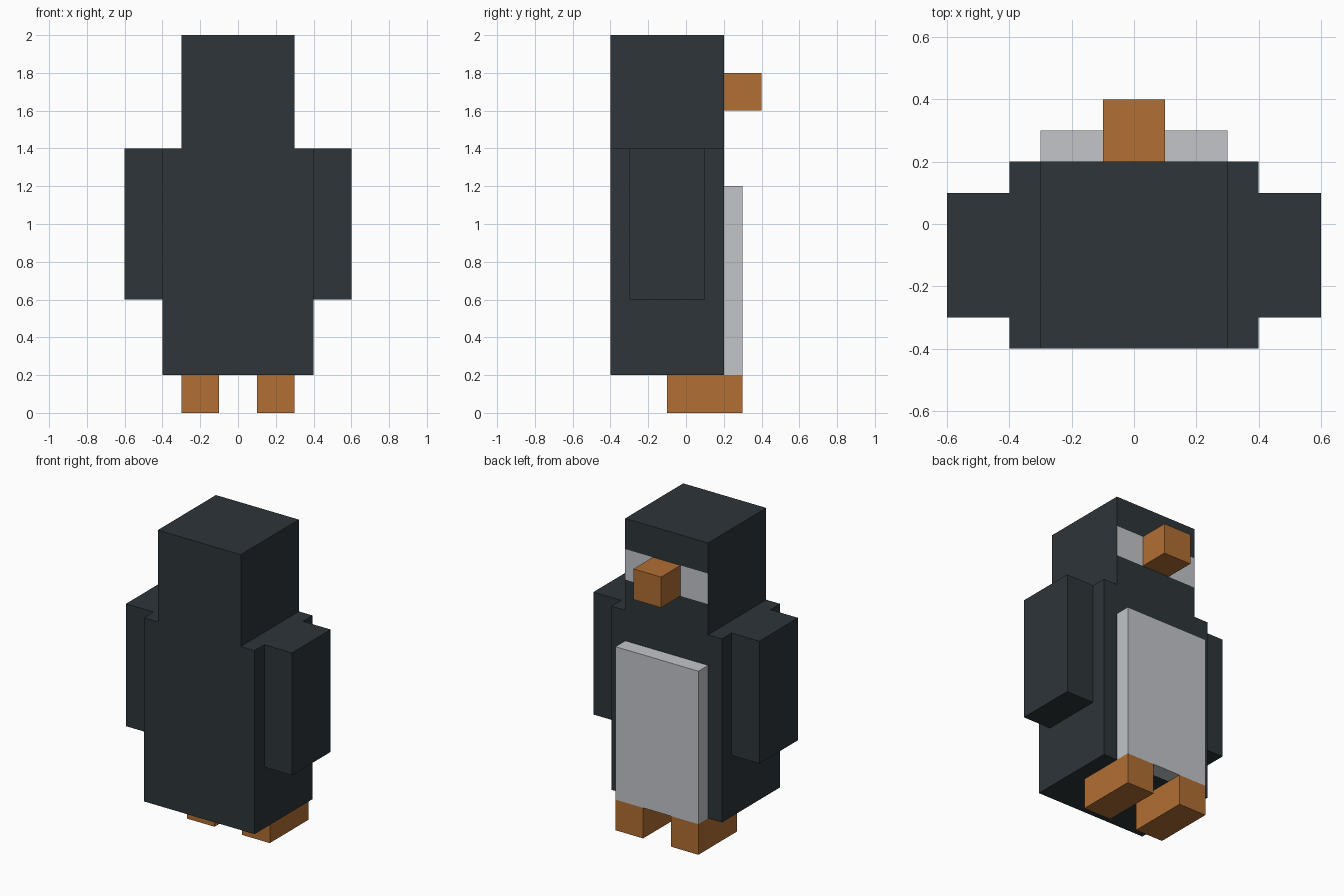
import bpy
import bmesh
from mathutils import Vector

cube = bpy.data.objects.get("Cube")
if cube:
    bpy.data.objects.remove(cube, do_unlink=True)


def material(name, rgb):
    mat = bpy.data.materials.new(name)
    mat.use_nodes = True
    colour = (*rgb, 1.0)
    mat.diffuse_color = colour
    bsdf = next(n for n in mat.node_tree.nodes if n.type == "BSDF_PRINCIPLED")
    bsdf.inputs["Base Color"].default_value = colour
    return mat


charcoal = material("charcoal", (0.027, 0.035, 0.041))
pale_grey = material("pale grey", (0.54, 0.56, 0.585))
orange = material("orange", (0.44, 0.156, 0.034))


def block(name, low, high, *mats, cuts=()):
    """Box between two corners, optionally sliced at the given heights."""
    low, high = Vector(low), Vector(high)
    centre, size = (low + high) / 2, high - low
    bm = bmesh.new()
    bmesh.ops.create_cube(bm, size=1)
    bmesh.ops.scale(bm, vec=size, verts=bm.verts)
    for z in cuts:
        bmesh.ops.bisect_plane(bm, geom=bm.verts[:] + bm.edges[:] + bm.faces[:],
                               plane_co=(0, 0, z - centre.z), plane_no=(0, 0, 1))
    bm.normal_update()
    mesh = bpy.data.meshes.new(name)
    bm.to_mesh(mesh)
    bm.free()
    for mat in mats:
        mesh.materials.append(mat)
    obj = bpy.data.objects.new(name, mesh)
    obj.location = centre
    bpy.context.collection.objects.link(obj)
    return obj


# Body and belly panel
block("body", (-0.4, -0.4, 0.2), (0.4, 0.2, 1.4), charcoal)
block("belly", (-0.3, 0.2, 0.2), (0.3, 0.3, 1.2), pale_grey)

# Head with a pale eye band across the face
band = (1.6, 1.8)
head = block("head", (-0.3, -0.4, 1.4), (0.3, 0.2, 2), charcoal, pale_grey, cuts=band)
for face in head.data.polygons:
    height = face.center.z + head.location.z
    if face.normal.y > 0.9 and band[0] < height < band[1]:
        face.material_index = 1

# Beak
block("beak", (-0.1, 0.2, 1.6), (0.1, 0.4, 1.8), orange)

# Wings and feet, one per side
for side, sign in (("left", 1), ("right", -1)):
    for part, inner, outer, y, z, mat in (
            ("wing", 0.4, 0.6, (-0.3, 0.1), (0.6, 1.4), charcoal),
            ("foot", 0.1, 0.3, (-0.1, 0.3), (0, 0.2), orange)):
        x = sorted((sign * inner, sign * outer))
        block(f"{side}_{part}", (x[0], y[0], z[0]), (x[1], y[1], z[1]), mat)
